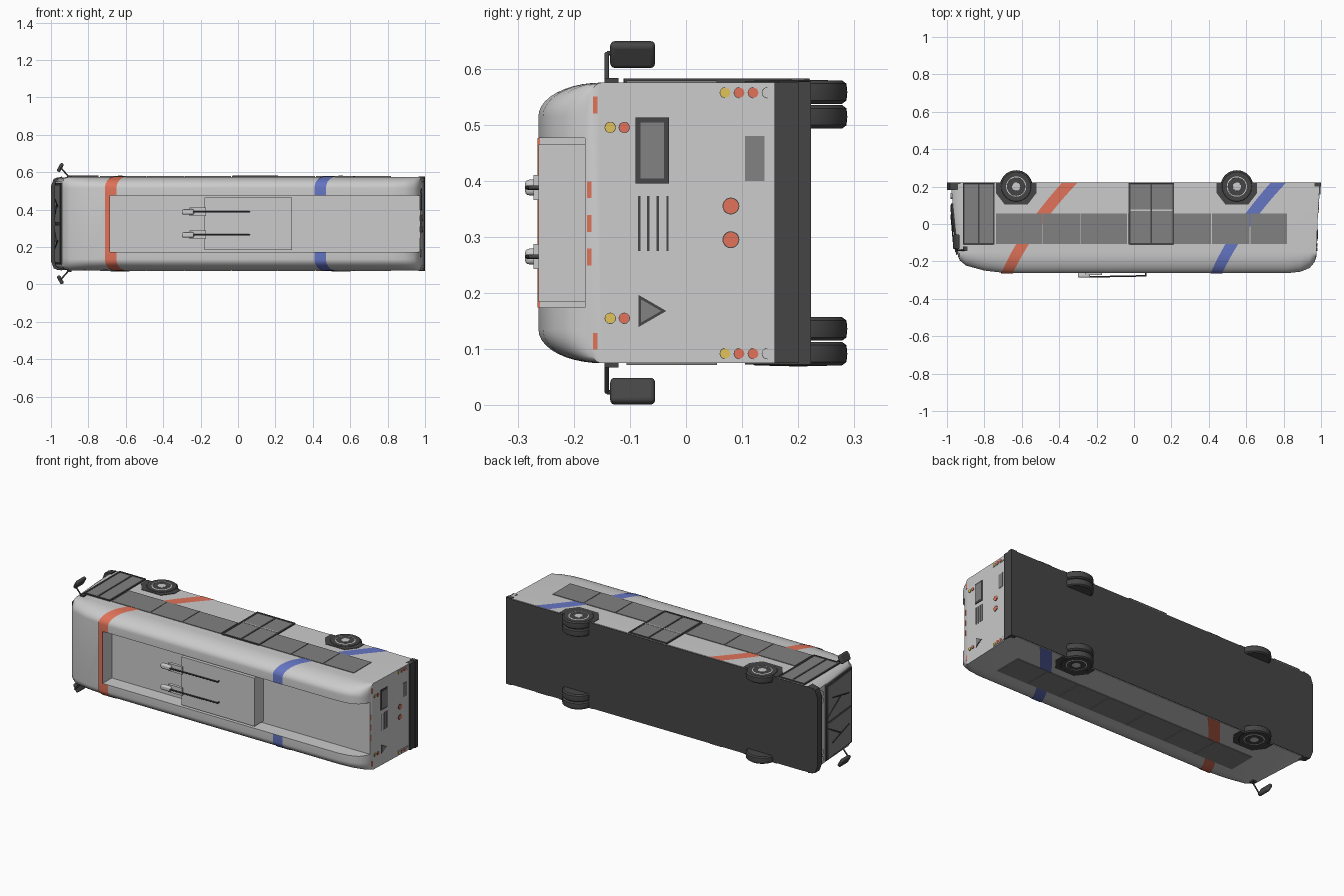
import bpy, bmesh, math
from mathutils import Vector, Matrix

if "Cube" in bpy.data.objects:
    bpy.data.objects.remove(bpy.data.objects["Cube"])

ZC = 0.325  # bus lies on its side: length on x, roof toward -y, width on z


def material(name, r, g, b):
    m = bpy.data.materials.new(name)
    m.diffuse_color = (r, g, b, 1)
    m.use_nodes = True
    m.node_tree.nodes["Principled BSDF"].inputs["Base Color"].default_value = m.diffuse_color
    return m


ORANGE = material("orange", 0.75, 0.17, 0.10)
BLUE = material("blue", 0.13, 0.18, 0.55)
YELLOW = material("yellow", 0.75, 0.55, 0.10)
DARK = material("dark", 0.06, 0.06, 0.06)
GLASS = material("glass", 0.22, 0.22, 0.22)


def finish(name, bm, mat=None, bevel=0, smooth=True):
    bmesh.ops.recalc_face_normals(bm, faces=bm.faces)
    me = bpy.data.meshes.new(name)
    bm.to_mesh(me)
    bm.free()
    ob = bpy.data.objects.new(name, me)
    bpy.context.collection.objects.link(ob)
    if mat:
        me.materials.append(mat)
    if bevel:
        mod = ob.modifiers.new("bevel", 'BEVEL')
        mod.width, mod.segments = bevel, 3
    if smooth:
        bpy.ops.object.select_all(action='DESELECT')
        ob.select_set(True)
        bpy.context.view_layer.objects.active = ob
        bpy.ops.object.shade_smooth_by_angle(angle=math.radians(35))
    return ob


def box(name, lo, hi, mat=None, bevel=0, rot=None):
    """Box from two corners; z measured from the bus centre line."""
    lo, hi = Vector(lo), Vector(hi)
    m = Matrix.Translation((lo + hi) / 2 + Vector((0, 0, ZC)))
    if rot:
        m = m @ rot
    bm = bmesh.new()
    bmesh.ops.create_cube(bm, size=1, matrix=m @ Matrix.Diagonal((*(hi - lo), 1)))
    return finish(name, bm, mat, bevel)


def prism(name, pts, depth, mat=None, bevel=0):
    """Extrude a flat polygon of 3D points along a vector."""
    bm = bmesh.new()
    f = bm.faces.new([bm.verts.new(p) for p in pts])
    r = bmesh.ops.extrude_face_region(bm, geom=[f], use_keep_orig=True)
    bmesh.ops.translate(bm, vec=depth, verts=[v for v in r["geom"] if isinstance(v, bmesh.types.BMVert)])
    return finish(name, bm, mat, bevel)


def rod(name, a, b, r, mat=DARK, n=12):
    a, b = Vector(a) + Vector((0, 0, ZC)), Vector(b) + Vector((0, 0, ZC))
    d = b - a
    m = Matrix.Translation((a + b) / 2) @ d.to_track_quat('Z', 'Y').to_matrix().to_4x4()
    bm = bmesh.new()
    bmesh.ops.create_cone(bm, cap_ends=True, segments=n, radius1=r, radius2=r, depth=d.length, matrix=m)
    return finish(name, bm, mat)


def lathe(name, prof, x, y, side, mat=None, n=40):
    """Revolve (radius, width position) pairs around a z axis."""
    bm = bmesh.new()
    rings = [[bm.verts.new((x + r * math.cos(2 * math.pi * i / n), y + r * math.sin(2 * math.pi * i / n),
                            ZC + side * w)) for i in range(n)] for r, w in prof]
    for a, b in zip(rings, rings[1:]):
        for i in range(n):
            bm.faces.new((a[i], a[(i + 1) % n], b[(i + 1) % n], b[i]))
    bm.faces.new(rings[0])
    bm.faces.new(rings[-1])
    return finish(name, bm, mat)


def section(top, hw, n=10):
    """Half cross-section (y, w), from the floor up to the roof edge."""
    arc = [(-0.15 + (top + 0.15) * math.sin(t), hw - 0.06 + 0.06 * math.cos(t))
           for t in (math.pi / 2 * i / n for i in range(n + 1))]
    return [(0.22, hw)] + arc


# Body shell, lofted along x: (x at roof, x at floor, roof y, half width)
stations = [(-0.94, -0.98, -0.175, 0.225), (-0.932, -0.955, -0.195, 0.242), (-0.90, -0.91, -0.222, 0.25),
            (-0.80, -0.80, -0.249, 0.25), (-0.68, -0.68, -0.263, 0.25), (0.82, 0.82, -0.263, 0.25),
            (0.89, 0.89, -0.255, 0.25), (0.94, 0.945, -0.235, 0.25), (0.965, 0.972, -0.205, 0.25),
            (0.974, 0.99, -0.178, 0.25)]
bm = bmesh.new()
rings = []
for xt, xb, top, hw in stations:
    half = section(top, hw)
    loop = half + [(y, -w) for y, w in reversed(half)]
    rings.append([bm.verts.new((xt + (xb - xt) * (y + 0.18) / 0.4, y, ZC + w)) for y, w in loop])
for a, b in zip(rings, rings[1:]):
    for i in range(len(a)):
        j = (i + 1) % len(a)
        bm.faces.new((a[i], a[j], b[j], b[i]))
bm.faces.new(rings[0])
bm.faces.new(rings[-1])
body = finish("body_shell", bm, smooth=False)
cutter = box("roof_channel_cutter", (-0.685, -0.4, -0.151), (1.1, -0.18, 0.151))
cutter.hide_render = True
mod = body.modifiers.new("channel", 'BOOLEAN')
mod.operation, mod.object = 'DIFFERENCE', cutter
bpy.ops.object.select_all(action='DESELECT')
body.select_set(True)
bpy.context.view_layer.objects.active = body
bpy.ops.object.modifier_apply(modifier="channel")
bpy.data.objects.remove(cutter)
bpy.ops.object.shade_smooth_by_angle(angle=math.radians(35))

# Underside and roof equipment
box("floor_plate", (-0.97, 0.215, -0.247), (0.985, 0.223, 0.247), DARK)
box("roof_unit", (-0.18, -0.263, -0.14), (0.29, -0.178, 0.14))
for w in (-0.06, 0.063):
    box("pole_base", (-0.30, -0.287, w - 0.014), (-0.235, -0.262, w + 0.014), None, 0.008)
    box("pole_mount", (-0.26, -0.272, w - 0.022), (-0.17, -0.255, w + 0.022))
    rod("pole", (-0.25, -0.283, w), (0.065, -0.277, w), 0.004)
    rod("pole_tip", (0.062, -0.281, w), (0.062, -0.262, w), 0.004)


# Curved colour stripes wrapped over sides and roof edges
def stripe(name, mat, x0, x1, across):
    def xs(y):
        t = (y + 0.263) / 0.483
        c = (x1 - x0) * (0.65 * t + 0.35 * t * t)
        return x0 + c, x0 + 0.062 + 0.02 * t + c
    arc = section(-0.265, 0.252)
    half = [(0.22 - 0.37 * i / 10, 0.252) for i in range(10)] + arc[1:] + [(-0.265, 0.151)]
    for s in (1, -1):
        bm = bmesh.new()
        rows = [[bm.verts.new((x, y, ZC + s * w)) for x in xs(y)] for y, w in half]
        for a, b in zip(rows, rows[1:]):
            bm.faces.new((a[0], a[1], b[1], b[0]))
        finish(name, bm, mat)
    if across:
        box(name + "_roof", (x0, -0.265, -0.151), (-0.685, -0.26, 0.151), mat)


stripe("orange_stripe", ORANGE, -0.71, -0.385, True)
stripe("blue_stripe", BLUE, 0.41, 0.73, False)

# Side windows and doors (doors only on the upper side)
edges = [-0.74, -0.49, -0.285, -0.035, 0.21, 0.415, 0.62, 0.82]
for s in (1, -1):
    w0, w1 = sorted((s * 0.248, s * 0.2535))
    for a, b in zip(edges, edges[1:]):
        box("side_window", (a + 0.002, -0.106, w0), (b - 0.002, 0.055, w1), GLASS)
for a, b in ((-0.91, -0.75), (-0.025, 0.21)):
    box("door_panel", (a, -0.106, 0.245), (b, 0.219, 0.2545), GLASS)
    for x in (a, (a + b) / 2, b):
        box("door_post", (x - 0.005, -0.11, 0.25), (x + 0.005, 0.22, 0.257), DARK)
    for y in (-0.106, 0.215):
        box("door_rail", (a, y - 0.005, 0.25), (b, y + 0.005, 0.257), DARK)
box("door_bar", (-0.025, 0.07, 0.25), (0.21, 0.078, 0.256))

# Wheels with arches; the rear axle has twin tyres
TYRE = [(0.05, -0.042), (0.078, -0.042), (0.086, -0.036), (0.0875, -0.021), (0.086, -0.006), (0.078, 0), (0.052, 0)]
RIM = [(0.054, -0.03), (0.054, 0), (0.049, 0.001), (0.044, -0.008), (0.024, -0.004), (0.022, 0.001), (0.012, 0.002)]
for s in (1, -1):
    for x, offs in ((-0.63, (0.254,)), (0.55, (0.254, 0.21))):
        arch = [(-0.108, 0.22), (-0.108, 0.165), (-0.062, 0.105), (0.062, 0.105), (0.108, 0.165), (0.108, 0.22)]
        prism("wheel_arch", [(x + p, y, ZC + s * 0.246) for p, y in arch], (0, 0, s * 0.0065), DARK)
        for o in offs:
            lathe("tyre", [(r, w + o) for r, w in TYRE], x, 0.2, s, DARK)
        lathe("rim", [(r, w + 0.254) for r, w in RIM], x, 0.2, s)
        for i in range(10):
            t = math.pi * i / 5
            p = (x + 0.034 * math.cos(t), 0.2 + 0.034 * math.sin(t))
            rod("rim_hole", (*p, s * 0.24), (*p, s * 0.2495), 0.005, DARK, 8)


# Rear panel details, placed on the slightly raked rear face
def rear(y):
    return 0.974 + 0.04 * (y + 0.18)


def lamp(y, z, r, mat):
    rod("lamp_ring", (rear(y) - 0.004, y, z - ZC), (rear(y) + 0.002, y, z - ZC), r * 1.12, DARK, 20)
    rod("rear_lamp", (rear(y) - 0.003, y, z - ZC), (rear(y) + 0.004, y, z - ZC), r, mat, 20)


def plate(name, y0, y1, z0, z1, mat, up=0.002, bevel=0):
    x = rear((y0 + y1) / 2)
    return box(name, (x - 0.005, y0, z0 - ZC), (x + up, y1, z1 - ZC), mat, bevel, Matrix.Rotation(-0.04, 4, 'Z'))


for z in (0.557, 0.092):
    plate("lamp_cluster", 0.058, 0.157, z - 0.011, z + 0.011, None, 0.002)
    for y, m in ((0.07, YELLOW), (0.095, ORANGE), (0.12, ORANGE), (0.145, None)):
        lamp(y, z, 0.009, m)
for z in (0.495, 0.155):
    lamp(-0.135, z, 0.009, YELLOW)
    lamp(-0.11, z, 0.009, ORANGE)
for z in (0.355, 0.295):
    lamp(0.08, z, 0.0135, ORANGE)
for y, z in ((-0.162, 0.535), (-0.162, 0.114), (-0.172, 0.384), (-0.172, 0.324), (-0.172, 0.264)):
    plate("marker_lamp", y - 0.004, y + 0.004, z - 0.015, z + 0.015, ORANGE)
plate("rear_window_frame", -0.09, -0.03, 0.395, 0.513, DARK, 0.003)
plate("rear_window", -0.081, -0.039, 0.404, 0.504, GLASS, 0.0045)
plate("plate_panel", 0.105, 0.14, 0.4, 0.48, GLASS)
for y in (-0.083, -0.067, -0.05, -0.033):
    plate("vent_slot", y - 0.002, y + 0.002, 0.275, 0.373, DARK)
for k, m, d in ((1, DARK, 0.003), (0.72, GLASS, 0.0045)):
    tri = [(-0.033 + 0.033 * k * math.cos(t) - 0.035, 0.168 + 0.033 * k * math.sin(t))
           for t in (0, 2 * math.pi / 3, 4 * math.pi / 3)]
    prism("warning_triangle", [(rear(y) - 0.003, y, z) for y, z in tri], (d + 0.001, 0, 0), m)
box("rear_bumper", (0.965, 0.158, -0.25), (0.996, 0.2, 0.25), DARK)
box("rear_bumper_lip", (0.965, 0.2, -0.252), (1.0, 0.223, 0.252), DARK)

# Front: windscreen, wipers, headlamps and bumper
tilt = Matrix.Rotation(0.1, 4, 'Z')
box("windscreen_frame", (-0.965, -0.165, -0.218), (-0.953, 0.11, 0.218), DARK, 0.003, tilt)
for s in (1, -1):
    a, b = sorted((s * 0.006, s * 0.208))
    box("windscreen", (-0.968, -0.153, a), (-0.956, 0.098, b), GLASS, 0.002, tilt)
    rod("wiper_arm", (-0.979, 0.10, s * 0.03), (-0.97, -0.04, s * 0.11), 0.003)
    rod("wiper_blade", (-0.979, 0.05, s * 0.13), (-0.964, -0.12, s * 0.09), 0.003)
    for w in (0.15, 0.19):
        rod("headlamp", (-0.965, 0.15, s * w), (-0.98, 0.15, s * w), 0.016, None, 20)
    # Wing mirror on its angled arm
    rod("mirror_arm", (-0.90, -0.141, s * 0.245), (-0.95, -0.141, s * 0.302), 0.004)
    rod("mirror_arm_bend", (-0.95, -0.141, s * 0.302), (-0.95, -0.12, s * 0.302), 0.004)
    box("mirror_foot", (-0.915, -0.145, s * 0.254 - 0.004), (-0.89, -0.12, s * 0.254 + 0.004), DARK)
    box("wing_mirror", (-0.96, -0.135, s * 0.3 - 0.025), (-0.94, -0.055, s * 0.3 + 0.025), DARK, 0.008,
        Matrix.Rotation(s * 0.5, 4, 'Y'))
bump = [(-0.94, 0.252), (-0.985, 0.24), (-1.0, 0.20), (-1.0, -0.20), (-0.985, -0.24), (-0.94, -0.252)]
prism("front_bumper", [(x, 0.182, ZC + w) for x, w in bump], (0, 0.041, 0), DARK)
